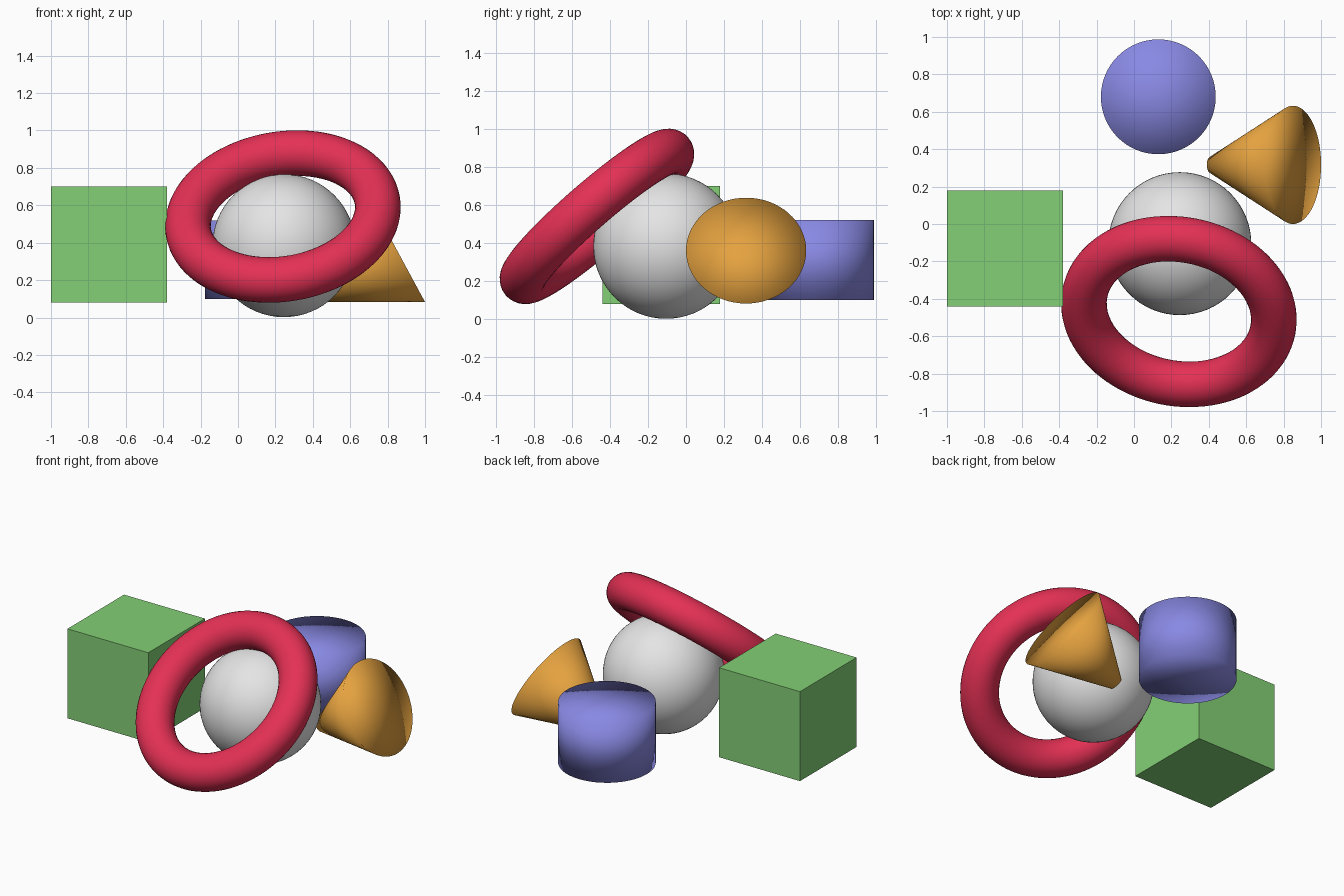
import bpy
from mathutils import Vector

if "Cube" in bpy.data.objects:
    bpy.data.objects.remove(bpy.data.objects["Cube"], do_unlink=True)


def material(name, rgb):
    mat = bpy.data.materials.new(name)
    mat.use_nodes = True
    colour = (*rgb, 1.0)
    mat.diffuse_color = colour
    mat.node_tree.nodes["Principled BSDF"].inputs["Base Color"].default_value = colour
    return mat


def facing(normal):
    """Rotation that turns local +z towards the given direction."""
    return Vector(normal).to_track_quat('Z', 'Y').to_euler()


def finish(name, mat, smooth=True):
    obj = bpy.context.object
    obj.name = name
    obj.data.name = name
    obj.data.materials.append(mat)
    if smooth:
        bpy.ops.object.shade_smooth()
    return obj


green = material("leaf green", (0.23, 0.63, 0.18))
grey = material("light grey", (0.78, 0.78, 0.78))
red = material("crimson red", (0.78, 0.03, 0.09))
orange = material("amber orange", (0.78, 0.36, 0.05))
violet = material("soft violet", (0.25, 0.25, 0.78))

# Box on the right-hand side
bpy.ops.mesh.primitive_cube_add(size=0.62, location=(-0.69, -0.13, 0.39))
finish("box", green, smooth=False)

# Ball resting on the floor
bpy.ops.mesh.primitive_uv_sphere_add(segments=64, ring_count=32, radius=0.382,
                                     location=(0.245, -0.105, 0.384))
finish("ball", grey)

# Tilted ring leaning over the ball
bpy.ops.mesh.primitive_torus_add(major_segments=96, minor_segments=32,
                                 major_radius=0.512, minor_radius=0.122,
                                 location=(0.24, -0.468, 0.54),
                                 rotation=facing((-0.13, -0.65, 0.75)))
finish("ring", red)

# Upright drum at the back, with soft shading across its caps
bpy.ops.mesh.primitive_cylinder_add(vertices=64, radius=0.307, depth=0.42,
                                    end_fill_type='TRIFAN', location=(0.13, 0.68, 0.31))
finish("drum", violet)

# Blunt cone lying on its side, base turned outwards and up
axis = Vector((0.88, 0, 0.476)).normalized()
base_centre = Vector((0.85, 0.316, 0.36))
length = 0.5
bpy.ops.mesh.primitive_cone_add(vertices=64, radius1=0.044, radius2=0.316, depth=length,
                                end_fill_type='TRIFAN',
                                location=base_centre - axis * length / 2,
                                rotation=facing(axis))
finish("blunt_cone", orange)
